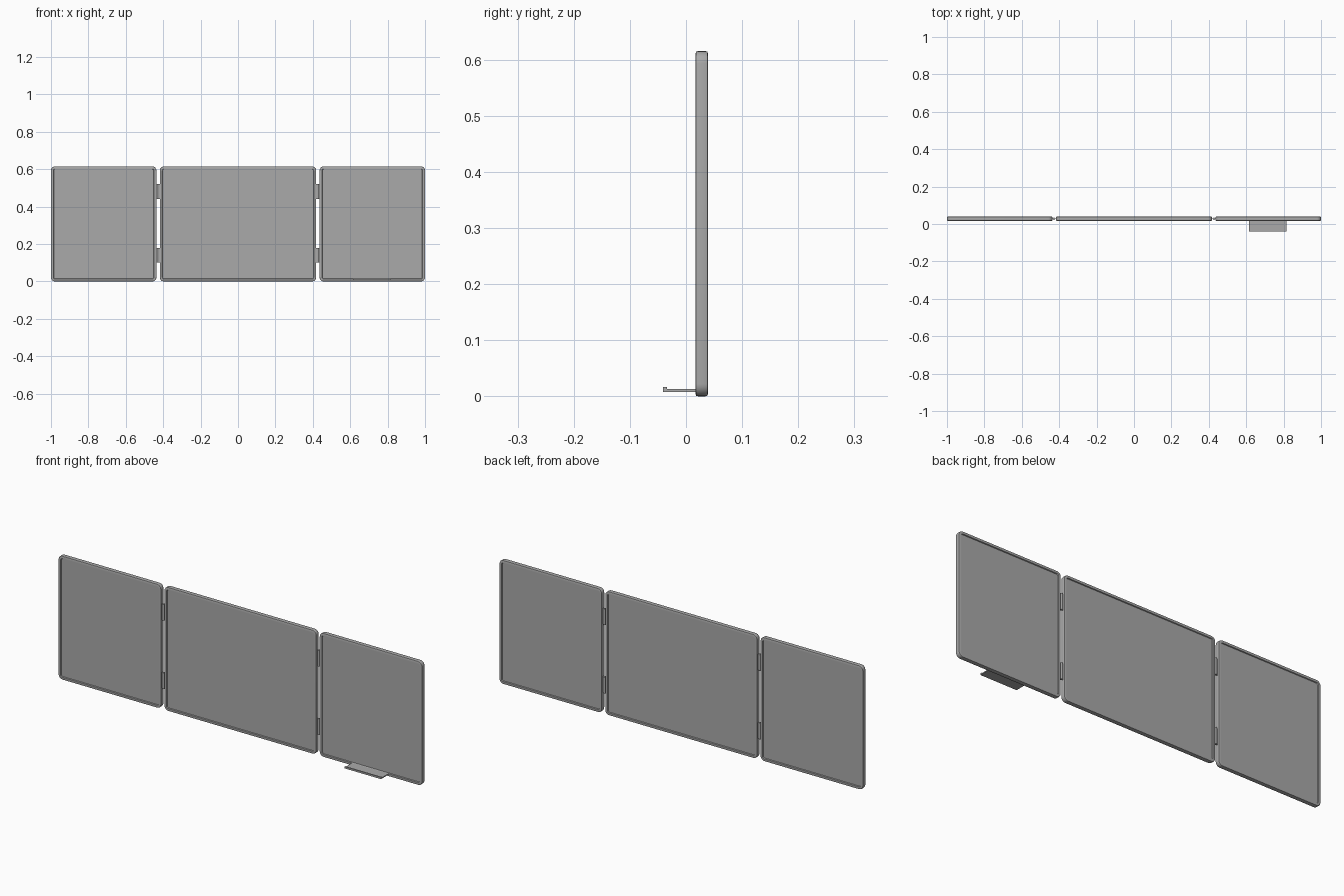
import bpy, bmesh, math

cube = bpy.data.objects.get("Cube")
if cube:
    bpy.data.objects.remove(cube, do_unlink=True)

grey = bpy.data.materials.new("plain grey")
grey.use_nodes = True
colour = (0.4, 0.4, 0.4, 1)
grey.diffuse_color = colour
grey.node_tree.nodes["Principled BSDF"].inputs["Base Color"].default_value = colour

HEIGHT, FRONT, BACK, RADIUS = 0.615, 0.017, 0.039, 0.022


def finish(bm, name):
    bmesh.ops.recalc_face_normals(bm, faces=bm.faces)
    mesh = bpy.data.meshes.new(name)
    bm.to_mesh(mesh)
    bm.free()
    mesh.materials.append(grey)
    obj = bpy.data.objects.new(name, mesh)
    bpy.context.collection.objects.link(obj)
    return obj


def smooth(obj):
    bpy.ops.object.select_all(action='DESELECT')
    obj.select_set(True)
    bpy.context.view_layer.objects.active = obj
    bpy.ops.object.shade_smooth_by_angle(angle=math.radians(30))


def rounded_ring(bm, x0, x1, inset, y, steps=6):
    """Rounded rectangle of vertices, shrunk by inset, at depth y."""
    r = RADIUS - inset
    verts = []
    corners = [(x1 - RADIUS, HEIGHT - RADIUS), (x0 + RADIUS, HEIGHT - RADIUS),
               (x0 + RADIUS, RADIUS), (x1 - RADIUS, RADIUS)]
    for q, (cx, cz) in enumerate(corners):
        for i in range(steps + 1):
            a = math.pi / 2 * (q + i / steps)
            verts.append(bm.verts.new((cx + r * math.cos(a), y, cz + r * math.sin(a))))
    return verts


def panel(name, x0, x1):
    """Board with a raised, softened rim on both sides."""
    half = [(0.018, 0.004), (0.015, 0.004), (0.013, 0.0), (0.004, 0.0),
            (0.001, 0.001), (0.0, 0.004)]
    profile = [(i, FRONT + d) for i, d in half]
    profile += [(i, BACK - d) for i, d in reversed(half)]
    bm = bmesh.new()
    rings = [rounded_ring(bm, x0, x1, i, y) for i, y in profile]
    for a, b in zip(rings, rings[1:]):
        for k in range(len(a)):
            n = (k + 1) % len(a)
            bm.faces.new((a[k], a[n], b[n], b[k]))
    bm.faces.new(rings[0])
    bm.faces.new(rings[-1])
    smooth(finish(bm, name))


def box(name, x, y, z):
    bm = bmesh.new()
    bmesh.ops.create_cube(bm, size=1)
    for v in bm.verts:
        v.co = [r[0] if c < 0 else r[1] for c, r in zip(v.co, (x, y, z))]
    return finish(bm, name)


def barrel(name, x, z):
    bm = bmesh.new()
    bmesh.ops.create_cone(bm, cap_ends=True, segments=16, radius1=0.006,
                          radius2=0.006, depth=0.08)
    bmesh.ops.translate(bm, verts=bm.verts, vec=(x, 0.028, z))
    smooth(finish(bm, name))


# Three framed boards
panel("right_panel", -1, -0.436)
panel("centre_panel", -0.418, 0.418)
panel("left_panel", 0.436, 1)

# Hinges in the two gaps
for side, sx in (("right", -1), ("left", 1)):
    for level, z in (("lower", 0.14), ("upper", 0.48)):
        x = sx * 0.427
        barrel(f"{side}_{level}_hinge_barrel", x, z)
        box(f"{side}_{level}_hinge_leaf", (x - 0.011, x + 0.011),
            (0.026, 0.030), (z - 0.04, z + 0.04))

# Pen tray with a raised lip
box("pen_tray", (0.615, 0.815), (-0.041, 0.018), (0.008, 0.013))
box("pen_tray_lip", (0.615, 0.815), (-0.041, -0.034), (0.0125, 0.0165))
